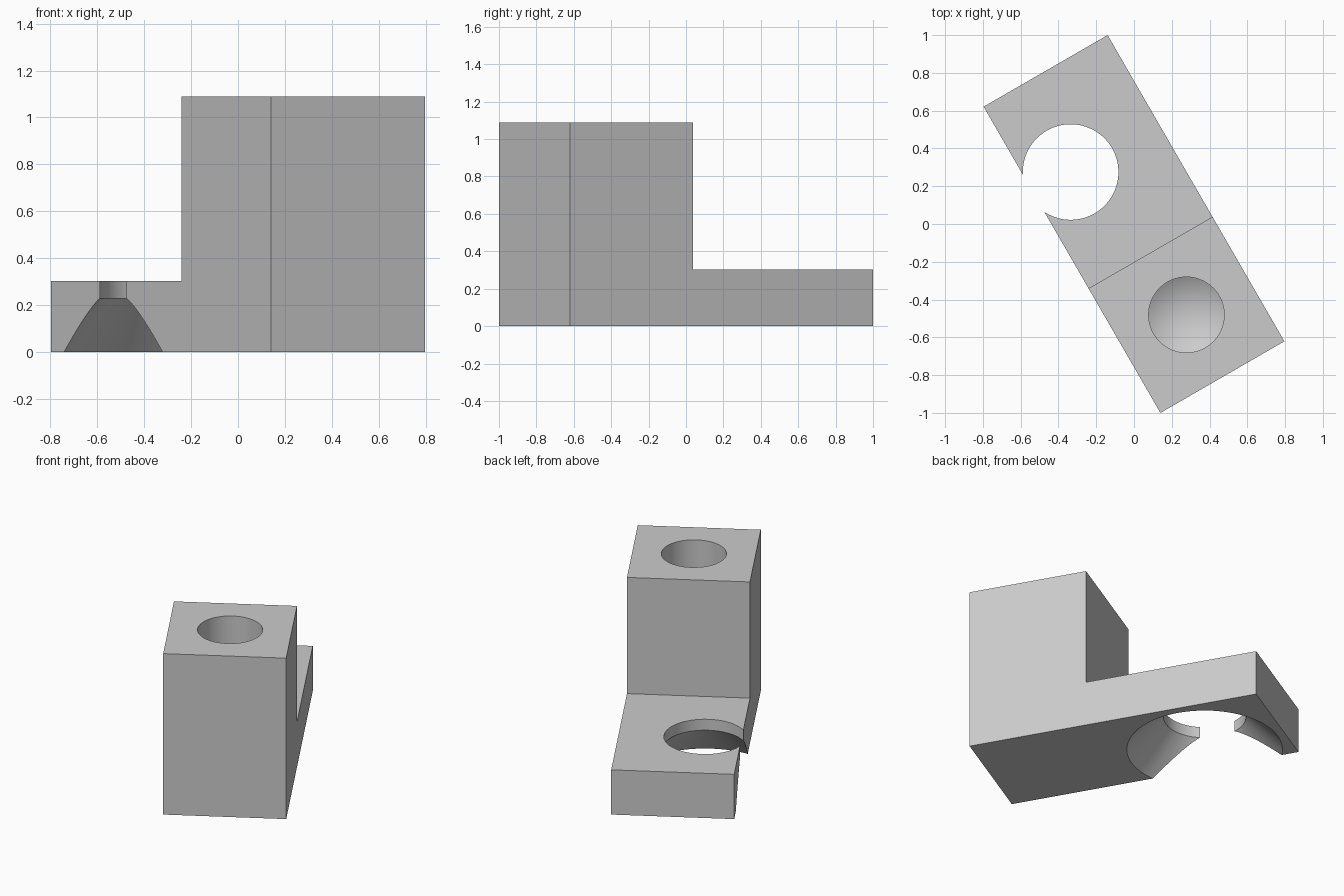
import bpy, bmesh, math
from mathutils import Matrix

if "Cube" in bpy.data.objects:
    bpy.data.objects.remove(bpy.data.objects["Cube"])

TURN = math.radians(30)
W, L = 0.379, 0.936        # half width and half length
STEP, PLATE, TOP = -0.175, 0.303, 1.09


def make_object(name, bm):
    bmesh.ops.recalc_face_normals(bm, faces=bm.faces)
    mesh = bpy.data.meshes.new(name)
    bm.to_mesh(mesh)
    bm.free()
    mesh.transform(Matrix.Rotation(TURN, 4, 'Z'))
    obj = bpy.data.objects.new(name, mesh)
    bpy.context.collection.objects.link(obj)
    return obj


def lathe(name, profile, cx, cy, sides=96):
    """Closed solid of revolution from (radius, z) points."""
    bm = bmesh.new()
    rings = []
    for r, z in profile:
        if r == 0:
            rings.append([bm.verts.new((cx, cy, z))] * sides)
        else:
            rings.append([bm.verts.new((cx + r * math.cos(2 * math.pi * i / sides),
                                        cy + r * math.sin(2 * math.pi * i / sides), z))
                          for i in range(sides)])
    for a, b in zip(rings, rings[1:]):
        for i in range(sides):
            j = (i + 1) % sides
            bm.faces.new(list(dict.fromkeys((a[i], a[j], b[j], b[i]))))
    for ring in (rings[0], rings[-1]):
        if ring[0] != ring[1]:
            bm.faces.new(ring)
    return make_object(name, bm)


# L-shaped body: tall block with a low foot plate
bm = bmesh.new()
outline = [(-L, 0), (L, 0), (L, PLATE), (STEP, PLATE), (STEP, TOP), (-L, TOP)]
face = bm.faces.new([bm.verts.new((-W, y, z)) for y, z in outline])
side = bmesh.ops.extrude_face_region(bm, geom=[face])
bmesh.ops.translate(bm, vec=(2 * W, 0, 0),
                    verts=[v for v in side['geom'] if isinstance(v, bmesh.types.BMVert)])
body = make_object("bracket_body", bm)

grey = bpy.data.materials.new("grey metal")
grey.diffuse_color = (0.6, 0.6, 0.6, 1)
grey.use_nodes = True
grey.node_tree.nodes["Principled BSDF"].inputs["Base Color"].default_value = grey.diffuse_color
body.data.materials.append(grey)

# Blind drilled hole with a conical tip, and a countersunk hole open at the side
cutters = [
    lathe("drill_cutter", [(0, 0.27), (0.2, 0.39), (0.2, TOP + 0.1)], 0, -0.555),
    lathe("countersink_cutter",
          [(0.527, -0.05), (0.253, 0.229), (0.253, PLATE + 0.1)], -0.153, 0.406),
]
bpy.context.view_layer.objects.active = body
body.select_set(True)
for cutter in cutters:
    cutter.hide_render = True
    mod = body.modifiers.new(cutter.name, 'BOOLEAN')
    mod.operation = 'DIFFERENCE'
    mod.solver = 'EXACT'
    mod.object = cutter
    bpy.ops.object.modifier_apply(modifier=mod.name)
    bpy.data.objects.remove(cutter)

bpy.ops.object.shade_smooth_by_angle(angle=math.radians(25))
